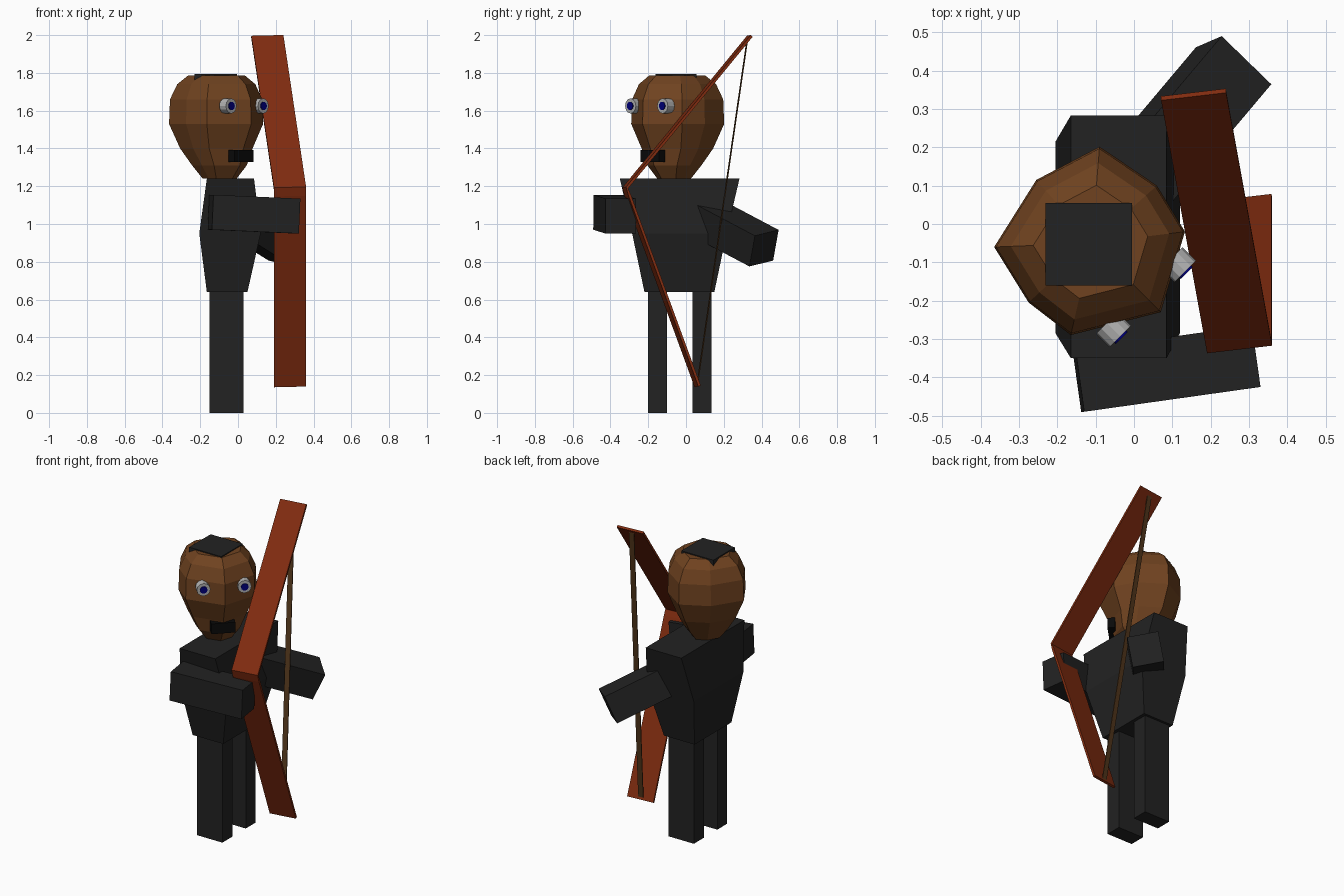
import bpy, bmesh, math
from mathutils import Matrix, Vector

if "Cube" in bpy.data.objects:
    bpy.data.objects.remove(bpy.data.objects["Cube"])


def material(name, rgb):
    m = bpy.data.materials.new(name)
    m.diffuse_color = (*rgb, 1)
    m.use_nodes = True
    m.node_tree.nodes["Principled BSDF"].inputs["Base Color"].default_value = m.diffuse_color
    return m


CLOTH = material("dark_cloth", (0.016, 0.016, 0.016))
SKIN = material("skin", (0.16, 0.055, 0.014))
WOOD = material("red_wood", (0.22, 0.025, 0.005))
CORD = material("cord", (0.09, 0.04, 0.012))
WHITE = material("eye_grey", (0.45, 0.45, 0.45))
BLUE = material("pupil_blue", (0.0, 0.0, 0.2))
BLACK = material("black", (0.003, 0.003, 0.003))


def finish(name, bm, mat):
    bmesh.ops.recalc_face_normals(bm, faces=bm.faces)
    me = bpy.data.meshes.new(name)
    bm.to_mesh(me)
    bm.free()
    me.materials.append(mat)
    ob = bpy.data.objects.new(name, me)
    bpy.context.collection.objects.link(ob)
    return ob


def loft(name, rings, mat):
    bm = bmesh.new()
    vs = [[bm.verts.new(p) for p in r] for r in rings]
    n = len(rings[0])
    for a, b in zip(vs, vs[1:]):
        for i in range(n):
            j = (i + 1) % n
            bm.faces.new((a[i], a[j], b[j], b[i]))
    bm.faces.new(vs[0][::-1])
    bm.faces.new(vs[-1])
    return finish(name, bm, mat)


def box(name, centre, size, mat, rot=Matrix()):
    bm = bmesh.new()
    bmesh.ops.create_cube(bm, size=1, matrix=Matrix.Translation(centre) @ rot @ Matrix.Diagonal((*size, 1)))
    return finish(name, bm, mat)


def rect(x0, x1, y0, y1, z):
    return [(x0, y0, z), (x1, y0, z), (x1, y1, z), (x0, y1, z)]


# Legs
for side, y in (("right", -0.15), ("left", 0.085)):
    box(side + "_leg", (-0.06, y, 0.325), (0.18, 0.10, 0.65), CLOTH)

# Torso, bulging at the chest
loft("torso", [rect(-0.165, 0.05, -0.22, 0.15, 0.64),
               rect(-0.205, 0.12, -0.285, 0.215, 0.95),
               rect(-0.165, 0.085, -0.35, 0.283, 1.24)], CLOTH)

# Arm holding the bow
box("bow_arm", (0.085, -0.378, 1.052), (0.465, 0.162, 0.185), CLOTH,
    Matrix.Rotation(math.radians(8), 4, 'Z') @ Matrix.Rotation(math.radians(2.5), 4, 'Y'))

# Other arm, reaching outward and down
axis = Vector((0.59, 0.70, -0.37)).normalized()
up = Vector((0.065, 0.026, 0.165))
across = up.cross(axis).normalized()
up = axis.cross(across)
box("free_arm", Vector((0.26, 0.413, 0.872)) - axis * 0.2325, (0.465, 0.183, 0.178), CLOTH,
    Matrix((axis, across, up)).transposed().to_4x4())

# Head: one faceted outline scaled up the height (z, scale, forward shift)
outline = [(-0.255, -0.01), (-0.145, 0.165), (0.02, 0.252), (0.17, 0.15),
           (0.243, 0.03), (0.18, -0.18), (-0.055, -0.24), (-0.165, -0.155)]
rings = []
for z, s, f in ((1.24, 0.36, 0.015), (1.31, 0.58, 0.015), (1.40, 0.77, 0.0), (1.53, 1.0, 0),
                (1.66, 0.98, 0), (1.74, 0.83, 0), (1.787, 0.6, 0)):
    rings.append([(-0.11 + x * s + f, -0.05 + y * s - f, z) for x, y in outline])
loft("head", rings, SKIN)

# Hair patch on the crown
box("hair", (-0.118, -0.053, 1.768), (0.225, 0.215, 0.05), CLOTH)

# Face, turned 45 degrees toward +x -y
turn = Matrix.Rotation(math.radians(45), 4, 'Z')
face = Matrix.Translation((-0.11, -0.05, 0)) @ turn


def disc(name, v, u, radius, depth, mat):
    bm = bmesh.new()
    bmesh.ops.create_cone(bm, cap_ends=True, segments=12, radius1=radius, radius2=radius, depth=depth,
                          matrix=face @ Matrix.Translation((v, -u, 1.625)) @ Matrix.Rotation(math.pi / 2, 4, 'X'))
    finish(name, bm, mat)


for side, v in (("right", -0.12), ("left", 0.12)):
    disc(side + "_eye", v, 0.20, 0.04, 0.05, WHITE)
    disc(side + "_pupil", v, 0.215, 0.022, 0.03, BLUE)
box("mouth", face @ Vector((0, -0.178, 1.36)), (0.14, 0.045, 0.065), BLACK, turn)

# Bow: flat bent limbs swept along a centre line, and the string
side_dir = Vector((0.17, 0.02, 0.004))


def strip(name, path, width, thick, mat):
    w = side_dir.normalized() * width / 2
    rings = []
    for i, p in enumerate(path):
        a, b = Vector(path[max(i - 1, 0)]), Vector(path[min(i + 1, len(path) - 1)])
        t = (b - a).cross(w).normalized() * thick / 2
        p = Vector(p)
        rings.append([p - w - t, p + w - t, p + w + t, p - w + t])
    loft(name, rings, mat)


strip("bow", [(0.155, 0.338, 1.994), (0.275, -0.322, 1.19), (0.275, -0.308, 1.15), (0.275, 0.062, 0.14)],
      0.171, 0.014, WOOD)
strip("bow_string", [(0.155, 0.325, 1.98), (0.275, 0.06, 0.15)], 0.033, 0.005, CORD)
